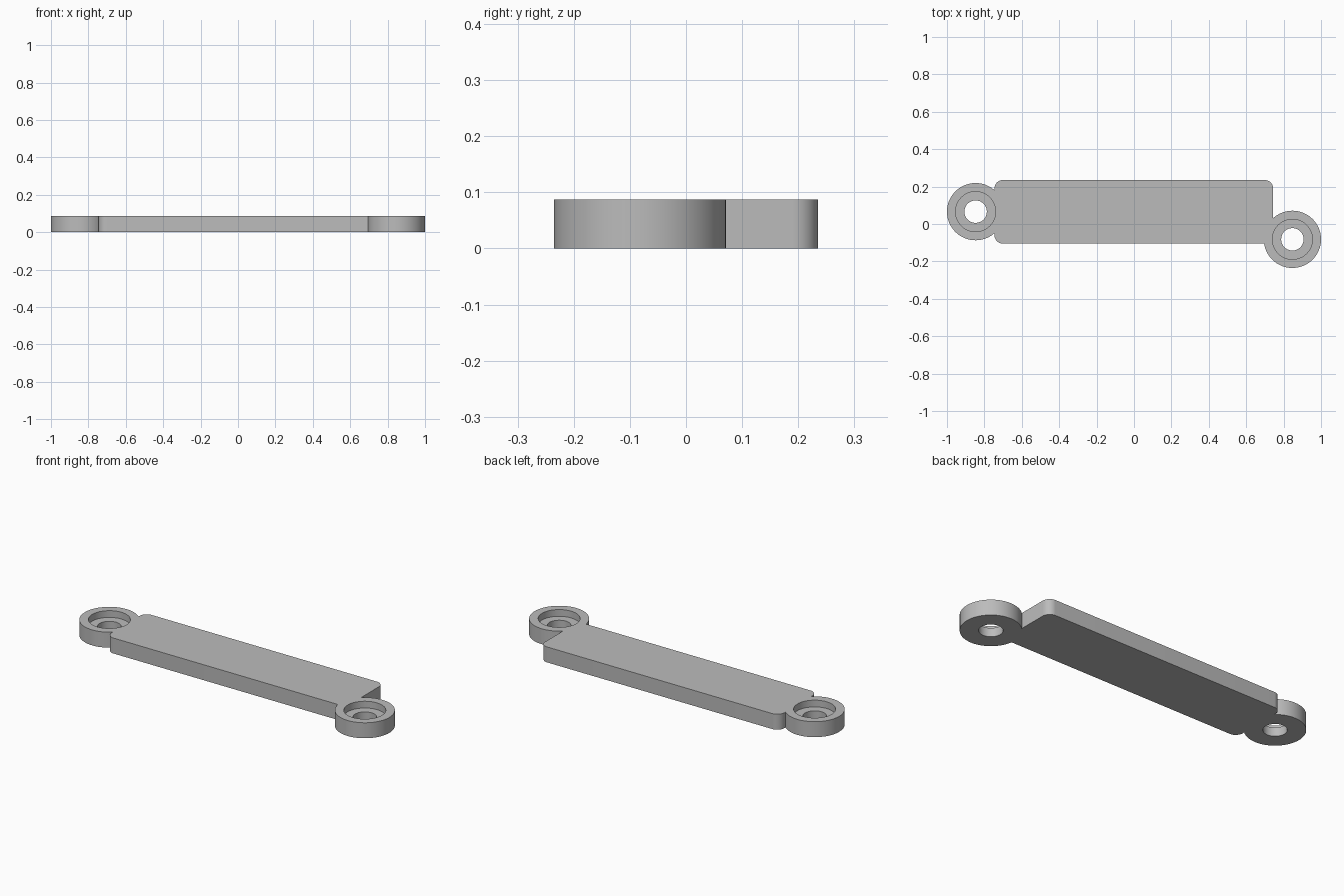
import bpy, bmesh, math

if "Cube" in bpy.data.objects:
    bpy.data.objects.remove(bpy.data.objects["Cube"])

T = 0.087            # overall thickness
FLOOR = 0.049        # height of the counterbore floor
RINGS = [(-0.847, 0.066), (0.847, -0.082)]

grey = bpy.data.materials.new("plain grey")
grey.diffuse_color = (0.5, 0.5, 0.5, 1)
grey.use_nodes = True
grey.node_tree.nodes["Principled BSDF"].inputs["Base Color"].default_value = grey.diffuse_color


def prism(name, points, z0, z1):
    """Extrude a closed outline from z0 to z1."""
    bm = bmesh.new()
    face = bm.faces.new([bm.verts.new((x, y, z0)) for x, y in points])
    top = bmesh.ops.extrude_face_region(bm, geom=[face])["geom"]
    bmesh.ops.translate(bm, vec=(0, 0, z1 - z0),
                        verts=[v for v in top if isinstance(v, bmesh.types.BMVert)])
    bmesh.ops.recalc_face_normals(bm, faces=bm.faces)
    mesh = bpy.data.meshes.new(name)
    bm.to_mesh(mesh)
    bm.free()
    mesh.materials.append(grey)
    ob = bpy.data.objects.new(name, mesh)
    bpy.context.collection.objects.link(ob)
    return ob


def arc(cx, cy, r, a0, a1, n):
    return [(cx + r * math.cos(math.radians(a0 + (a1 - a0) * i / n)),
             cy + r * math.sin(math.radians(a0 + (a1 - a0) * i / n))) for i in range(n + 1)]


def disc(name, c, r, z0, z1, n=96):
    return prism(name, arc(*c, r, 0, 360, n)[:-1], z0, z1)


def combine(target, other, operation):
    """Apply a boolean, then drop the helper."""
    mod = target.modifiers.new(operation.lower(), 'BOOLEAN')
    mod.operation, mod.solver, mod.object = operation, 'EXACT', other
    bpy.context.view_layer.objects.active = target
    bpy.ops.object.modifier_apply(modifier=mod.name)
    bpy.data.objects.remove(other)


# Flat bar, rounded on three corners; the fourth is inside the right ring
x0, x1, y0, y1, r = -0.746, 0.744, -0.105, 0.235, 0.045
outline = ([(x1, y0)] + arc(x1 - r, y1 - r, r, 0, 90, 12)
           + arc(x0 + r, y1 - r, r, 90, 180, 12) + arc(x0 + r, y0 + r, r, 180, 270, 12))
bar = prism("link_bar", outline, 0, T)

# Mounting rings at both ends
for c in RINGS:
    combine(bar, disc("ring", c, 0.153, 0, T), 'UNION')

# Counterbores and through holes
for c in RINGS:
    combine(bar, disc("counterbore_cutter", c, 0.107, FLOOR, T + 0.1), 'DIFFERENCE')
    combine(bar, disc("hole_cutter", c, 0.06, -0.1, T + 0.1, 64), 'DIFFERENCE')

# Smooth round walls, crisp edges
bpy.ops.object.select_all(action='DESELECT')
bar.select_set(True)
bpy.context.view_layer.objects.active = bar
bpy.ops.object.shade_smooth_by_angle(angle=math.radians(30))
